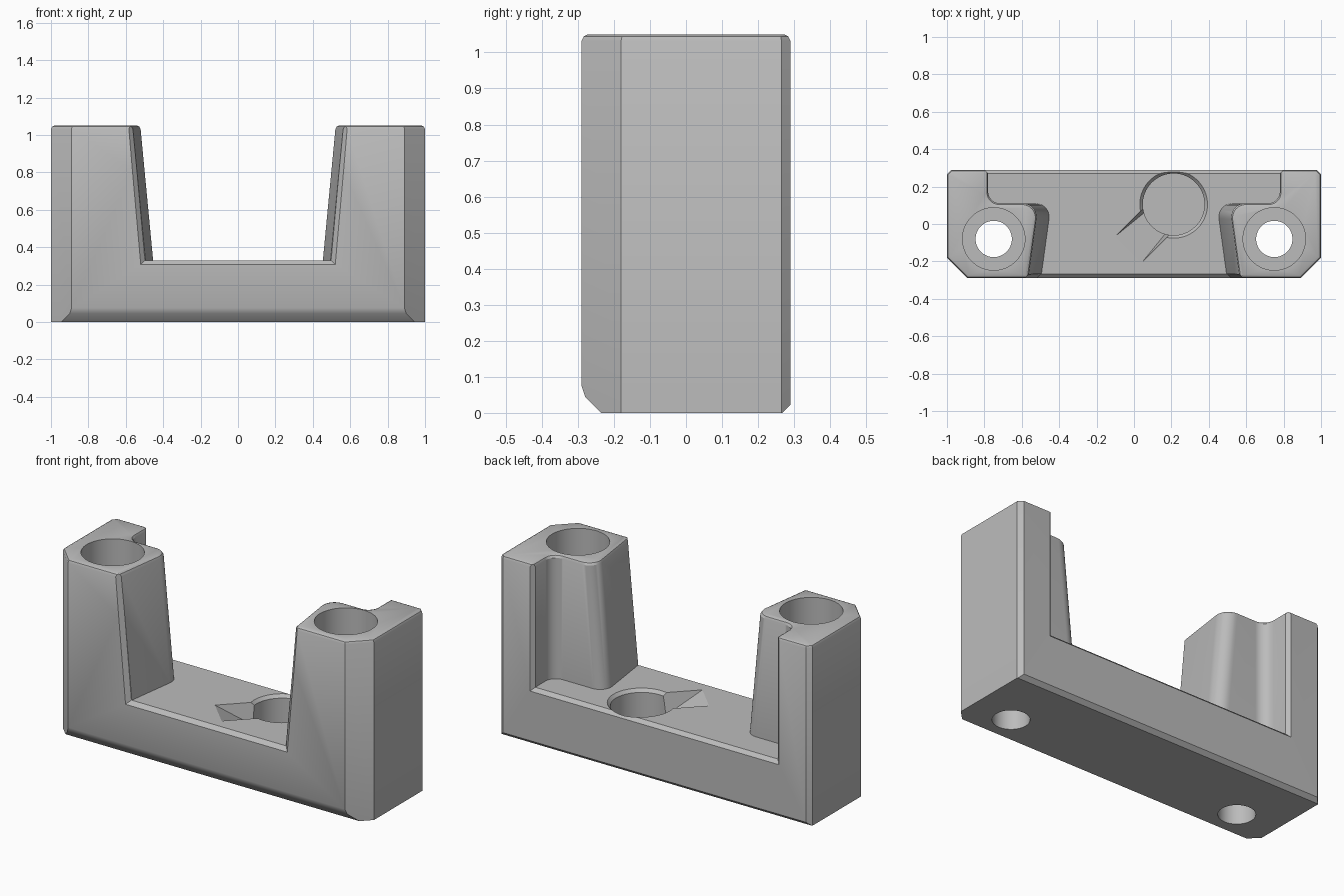
import bpy, bmesh, math
from mathutils import Vector

if "Cube" in bpy.data.objects:
    bpy.data.objects.remove(bpy.data.objects["Cube"], do_unlink=True)

FLOOR, TOP, BACK = 0.33, 1.05, 0.29

grey = bpy.data.materials.new("plain grey")
grey.use_nodes = True
grey.diffuse_color = (0.5, 0.5, 0.5, 1)
grey.node_tree.nodes["Principled BSDF"].inputs["Base Color"].default_value = (0.5, 0.5, 0.5, 1)


def finish(bm, name):
    bmesh.ops.recalc_face_normals(bm, faces=bm.faces)
    mesh = bpy.data.meshes.new(name)
    bm.to_mesh(mesh)
    bm.free()
    mesh.materials.append(grey)
    obj = bpy.data.objects.new(name, mesh)
    bpy.context.collection.objects.link(obj)
    return obj


def hull(points, name, planes=()):
    """Convex solid, optionally trimmed by (point, outward normal) planes."""
    bm = bmesh.new()
    for p in points:
        bm.verts.new(p)
    bmesh.ops.convex_hull(bm, input=bm.verts[:])
    for co, no in planes:
        geom = bm.verts[:] + bm.edges[:] + bm.faces[:]
        bmesh.ops.bisect_plane(bm, geom=geom, plane_co=co, plane_no=no, clear_outer=True)
        bmesh.ops.holes_fill(bm, edges=[e for e in bm.edges if e.is_boundary])
    bmesh.ops.dissolve_limit(bm, angle_limit=0.01, verts=bm.verts[:], edges=bm.edges[:])
    return finish(bm, name)


def loft(layers, name):
    """Solid through a stack of (outline, height) layers."""
    bm = bmesh.new()
    rings = [[bm.verts.new((x, y, z)) for x, y in outline] for outline, z in layers]
    n = len(rings[0])
    for a, b in zip(rings, rings[1:]):
        for i in range(n):
            j = (i + 1) % n
            bm.faces.new((a[i], a[j], b[j], b[i]))
    bm.faces.new(rings[0])
    bm.faces.new(rings[-1])
    return finish(bm, name)


def circle(cx, cy, r, n=64):
    return [(cx + r * math.cos(math.tau * i / n), cy + r * math.sin(math.tau * i / n))
            for i in range(n)]


def fillet(before, corner, after, size, steps=10):
    """Rounded corner as a rational curve."""
    c = Vector(corner)
    a = c + (Vector(before) - c).normalized() * size
    b = c + (Vector(after) - c).normalized() * size
    pts = []
    for i in range(steps + 1):
        t = i / steps
        w = ((1 - t) ** 2, 1.414 * t * (1 - t), t * t)
        pts.append(tuple((a * w[0] + c * w[1] + b * w[2]) / sum(w)))
    return pts


def gap_outline(inner, grow=0):
    """Plan of the opening between the towers; inner is its half width."""
    p = [(0.78 + grow, 0.4), (0.78 + grow, 0.11 - grow),
         (inner + grow, 0.11 - grow), (inner + 0.07 + grow, -0.4)]
    half = ([p[0]] + fillet(p[0], p[1], p[2], 0.065)
            + fillet(p[1], p[2], p[3], 0.085) + [p[3]])
    return half + [(-x, y) for x, y in reversed(half)]


def footprint(inset, z):
    e = inset
    half = [(0.89 - e * 0.4, -BACK + e), (1 - e, -0.18 + e * 0.4),
            (1 - e, 0.265 - e * 0.4), (0.975 - e * 0.4, BACK - e)]
    return [(s * x, y, z) for s in (1, -1) for x, y in half]


def edge_flare(y, direction, low, high, size):
    """Widens an opening towards an outer face to bevel its rim."""
    slope = (high - low) / (TOP - FLOOR)
    pts = []
    for out, g in ((0, 0), (2 * size, 2 * size)):
        for s in (1, -1):
            pts.append((s * (low + g), y + direction * out, FLOOR - g))
            pts.append((s * (low + slope + g), y + direction * out, FLOOR + 1))
    return pts


# Solid block with bevelled corners, top rim and lower edges
block = hull(footprint(0, 0) + footprint(0, 1.032) + footprint(0.006, 1.044)
             + footprint(0.018, TOP), "bracket_body",
             [((0, -0.235, 0), (0, -1, -1)), ((0, -BACK, 0.075), (0, -3, -1)),
              ((0, 0.268, 0), (0, 1, -1))])

# Opening with drafted inner walls, and rounded tower tops
cutters = [loft([(gap_outline(0.443), FLOOR), (gap_outline(0.51), 1.032),
                 (gap_outline(0.51, 0.006), 1.044), (gap_outline(0.51, 0.018), TOP),
                 (gap_outline(0.51, 0.06), TOP + 0.05)], "gap_cutter")]
cutters.append(hull(edge_flare(-0.268, -1, 0.498, 0.562, 0.022), "front_bevel_cutter"))
cutters.append(hull(edge_flare(0.27, 1, 0.78, 0.78, 0.02), "back_bevel_cutter"))

# Counterbored screw holes through both towers
for side in (-1, 1):
    small, big = circle(side * 0.75, -0.08, 0.097), circle(side * 0.75, -0.08, 0.167)
    cutters.append(loft([(small, -0.1), (small, FLOOR), (big, FLOOR), (big, 1.2)],
                        "screw_hole_cutter"))

# Round recess with a bevelled rim
cx, cy = 0.212, 0.105
cutters.append(loft([(circle(cx, cy, r), z) for r, z in
                     ((0.165, 0.12), (0.165, 0.312), (0.181, FLOOR), (0.199, 0.35))],
                    "recess_cutter"))

# Diagonal ramp leading into the recess
ramp = []
for u, v, z in ((0.343, 0.1, FLOOR), (0.343, 0.1, 0.4), (0.1, 0.1, 0.4),
                (0.1, 0.1, FLOOR), (0.1, 0.075, 0.18)):
    for s in (1, -1):
        d = math.sqrt(0.5)
        ramp.append((cx - d * (u + s * v), cy - d * (u - s * v), z))
cutters.append(hull(ramp, "ramp_cutter"))

# Cut everything out of the block
bpy.ops.object.select_all(action='DESELECT')
bpy.context.view_layer.objects.active = block
block.select_set(True)
for cutter in cutters:
    cutter.hide_render = True
    mod = block.modifiers.new("cut", 'BOOLEAN')
    mod.operation, mod.solver, mod.object = 'DIFFERENCE', 'EXACT', cutter
    bpy.ops.object.modifier_apply(modifier=mod.name)
    bpy.data.objects.remove(cutter, do_unlink=True)

bpy.ops.object.shade_smooth_by_angle(angle=math.radians(28))
